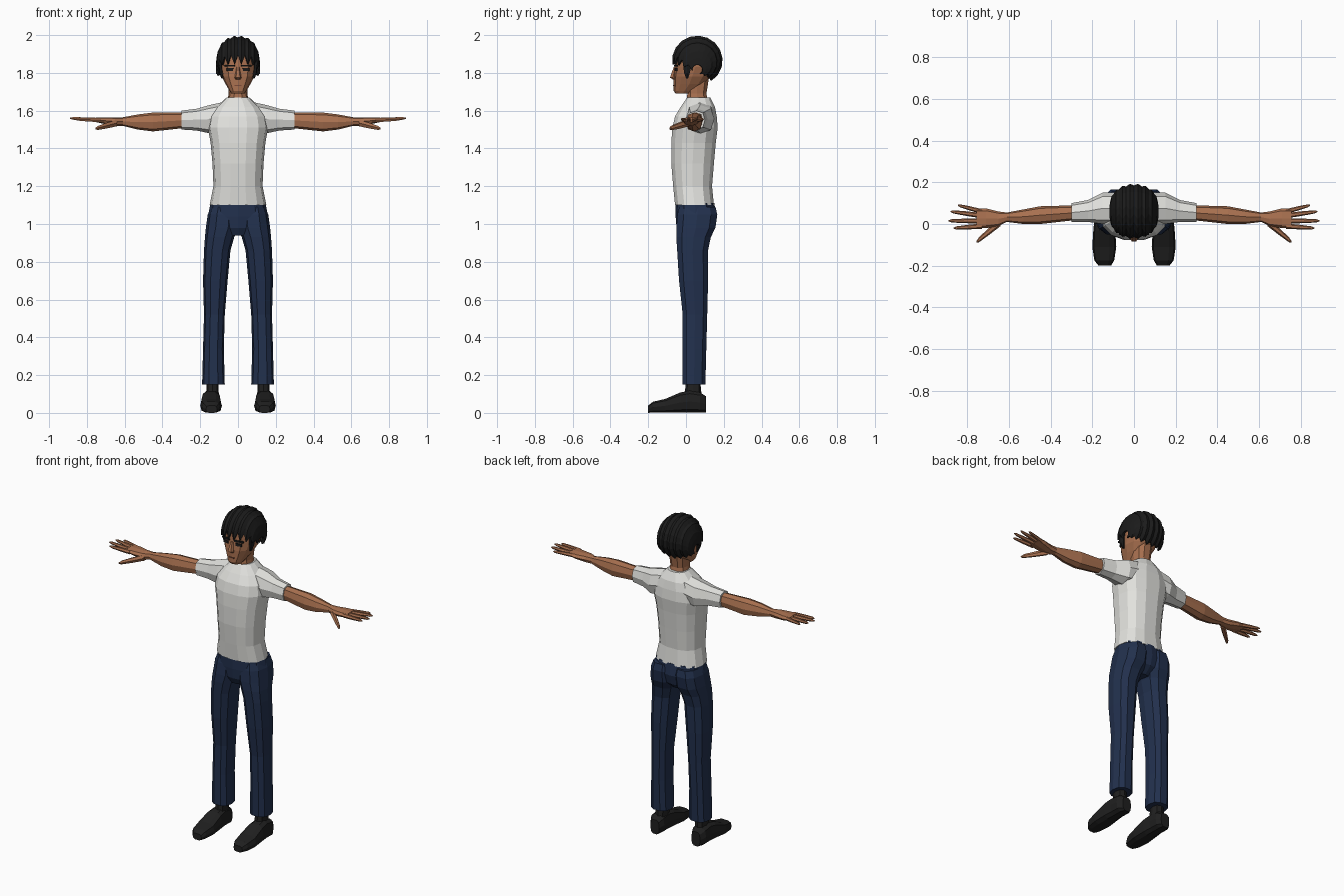
import bpy
import bmesh
from math import sin, cos, pi, radians
from mathutils import Matrix, Vector

cube = bpy.data.objects.get("Cube")
if cube:
    bpy.data.objects.remove(cube, do_unlink=True)


def make_material(name, red, green, blue):
    mat = bpy.data.materials.new(name)
    mat.use_nodes = True
    colour = (red, green, blue, 1)
    mat.diffuse_color = colour
    for node in mat.node_tree.nodes:
        if node.type == "BSDF_PRINCIPLED":
            node.inputs["Base Color"].default_value = colour
            node.inputs["Roughness"].default_value = .8
    return mat


SKIN = make_material("skin brown", .4, .165, .08)
LIPS = make_material("lip brown", .2, .07, .04)
SHIRT = make_material("shirt white", .76, .76, .73)
DENIM = make_material("trouser navy", .016, .03, .075)
HAIR = make_material("hair black", .011, .011, .011)
LEATHER = make_material("shoe black", .014, .014, .014)


def finish(name, bm, mat, mirror=False):
    """Turn a bmesh into a flat shaded object, optionally mirrored across x."""
    bmesh.ops.recalc_face_normals(bm, faces=bm.faces)
    mesh = bpy.data.meshes.new(name)
    bm.to_mesh(mesh)
    bm.free()
    mesh.materials.append(mat)
    obj = bpy.data.objects.new(name, mesh)
    bpy.context.scene.collection.objects.link(obj)
    if mirror:
        modifier = obj.modifiers.new("Mirror", "MIRROR")
        modifier.use_mirror_merge = False
    return obj


def signed_power(value, exponent):
    return abs(value) ** exponent * (1 if value > 0 else -1)


def skin_loops(bm, loops):
    """Bridge matching vertex loops with quads and cap both ends."""
    for low, high in zip(loops, loops[1:]):
        for i in range(len(low)):
            bm.faces.new((low[i - 1], low[i], high[i], high[i - 1]))
    bm.faces.new(loops[0])
    bm.faces.new(loops[-1])


def loft(name, rings, mat, axis="Z", sides=10, power=2.5, mirror=False):
    """Rings are (position, low a, high a, low b, high b) across the axis."""
    bm = bmesh.new()
    loops = []
    for t, low_a, high_a, low_b, high_b in rings:
        loop = []
        for i in range(sides):
            angle = 2 * pi * i / sides
            c = signed_power(cos(angle), 2 / power)
            s = signed_power(sin(angle), 2 / power)
            a = (low_a + high_a + (high_a - low_a) * c) / 2
            b = (low_b + high_b + (high_b - low_b) * s) / 2
            point = {"X": (t, a, b), "Y": (a, t, b), "Z": (a, b, t)}[axis]
            loop.append(bm.verts.new(point))
        loops.append(loop)
    skin_loops(bm, loops)
    return finish(name, bm, mat, mirror)


def centred(*rows):
    """Expand (height, half width, front, back) rows to symmetric rings."""
    return [(z, -half, half, front, back) for z, half, front, back in rows]


def finger(name, root, tip, radius, sides=6):
    """A tapering digit whose rounded end closes quickly at the tip."""
    bm = bmesh.new()
    root, tip = Vector(root), Vector(tip)
    loops = []
    for along, girth in ((0, 1), (.5, .85), (.9, .6), (1, .2)):
        centre = root.lerp(tip, along)
        loop = []
        for i in range(sides):
            angle = 2 * pi * i / sides
            offset = Vector((0, cos(angle), sin(angle))) * radius * girth
            loop.append(bm.verts.new(centre + offset))
        loops.append(loop)
    skin_loops(bm, loops)
    return finish(name, bm, SKIN, True)


def plate(name, centre, size, mat, turn=0, mirror=True):
    bm = bmesh.new()
    bmesh.ops.create_cube(bm, size=1)
    bmesh.ops.scale(bm, vec=size, verts=bm.verts)
    bmesh.ops.rotate(bm, matrix=Matrix.Rotation(turn, 3, "Z"), verts=bm.verts)
    bmesh.ops.translate(bm, vec=centre, verts=bm.verts)
    return finish(name, bm, mat, mirror)


# Shirt body and sleeves
loft("shirt_body", centred(
    (1.1, .15, -.06, .15), (1.2, .13, -.07, .14), (1.32, .135, -.08, .15),
    (1.43, .145, -.08, .16), (1.51, .16, -.075, .17), (1.57, .15, -.06, .165),
    (1.62, .115, -.03, .155), (1.67, .06, .005, .13)),
    SHIRT, sides=14)
loft("sleeves", [
    (.08, 0, .15, 1.49, 1.645), (.15, 0, .15, 1.48, 1.63),
    (.22, .01, .115, 1.495, 1.61), (.3, .01, .1, 1.5, 1.6)],
    SHIRT, axis="X", sides=8, mirror=True)

# Bare arms, running into the palms
loft("arms", [
    (.27, .02, .09, 1.51, 1.59), (.45, 0, .085, 1.49, 1.59),
    (.53, 0, .07, 1.5, 1.58), (.61, .01, .055, 1.52, 1.565),
    (.65, -.01, .06, 1.52, 1.565), (.71, -.02, .075, 1.53, 1.565),
    (.755, -.02, .075, 1.54, 1.565)],
    SKIN, axis="X", sides=8, mirror=True)

# Fingers fan out from the palm; the thumb points forward and down
finger("index_fingers", (.73, -.01, 1.55), (.865, -.02, 1.555), .013)
finger("middle_fingers", (.73, .015, 1.55), (.89, .015, 1.56), .013)
finger("ring_fingers", (.73, .04, 1.55), (.88, .06, 1.56), .013)
finger("little_fingers", (.73, .06, 1.55), (.845, .09, 1.555), .012)
finger("thumbs", (.64, .01, 1.535), (.755, -.085, 1.505), .02)

# Trousers: pelvis and two legs
loft("trouser_hips", centred(
    (.94, .05, -.03, .1), (.98, .13, -.05, .145),
    (1.04, .16, -.055, .16), (1.11, .145, -.055, .15)),
    DENIM, sides=12)
loft("trouser_legs", [
    (.15, .07, .19, -.02, .105), (.34, .075, .185, -.02, .11),
    (.52, .07, .18, -.02, .115), (.7, .055, .185, -.04, .12),
    (.86, .04, .18, -.05, .12), (.93, .02, .175, -.055, .135),
    (.98, 0, .17, -.055, .16), (1.05, 0, .16, -.05, .17),
    (1.09, .01, .145, -.04, .16)],
    DENIM, mirror=True)

# Shoes and ankles
loft("shoes", [
    (-.2, .11, .17, 0, .04), (-.175, .095, .19, 0, .06),
    (-.11, .085, .2, 0, .075), (-.03, .09, .195, 0, .11),
    (.02, .095, .19, 0, .12), (.075, .095, .19, 0, .11),
    (.105, .11, .17, 0, .09)],
    LEATHER, axis="Y", power=3, mirror=True)
loft("ankles", [(.07, .1, .17, -.01, .085), (.17, .105, .165, 0, .075)],
     LEATHER, sides=8, mirror=True)

# Neck, head and nose
loft("neck", centred(
    (1.62, .06, 0, .125), (1.69, .05, .005, .11), (1.78, .055, 0, .125)), SKIN)
loft("head", centred(
    (1.69, .035, -.055, .02), (1.705, .045, -.065, .05), (1.74, .065, -.065, .1),
    (1.78, .085, -.065, .13), (1.83, .095, -.06, .16), (1.89, .095, -.055, .17),
    (1.93, .085, -.035, .15), (1.96, .045, 0, .12)),
    SKIN, sides=12)
loft("nose", centred(
    (1.765, .014, -.07, -.05), (1.775, .018, -.087, -.05),
    (1.83, .008, -.066, -.05)), SKIN, sides=6)

# Painted face details
plate("eyes", (.043, -.053, 1.818), (.036, .009, .016), HAIR, turn=.2)
plate("eyebrows", (.044, -.053, 1.838), (.056, .009, .01), HAIR, turn=.2)
plate("mouth", (0, -.065, 1.733), (.036, .006, .005), LIPS, mirror=False)

# Hair: ridged clumps swept from a jagged fringe over the crown to the nape
COLUMNS, ROWS = 18, 12
hair = bmesh.new()
grid = []
for i in range(COLUMNS + 1):
    across = 2 * i / COLUMNS - 1
    latitude = radians(84) * across
    groove = i % 2 == 1
    reach = cos(latitude) ** .7 * (.93 if groove else 1)
    start = radians(14 if groove else -9)
    end = radians(226 if groove else 236)
    column = []
    for j in range(ROWS + 1):
        sweep = start + (end - start) * j / ROWS
        column.append(hair.verts.new((
            .118 * sin(latitude),
            .06 - .135 * reach * cos(sweep),
            1.866 - .05 * abs(across) ** 3 + .132 * reach * sin(sweep))))
    grid.append(column)
for left, right in zip(grid, grid[1:]):
    for j in range(ROWS):
        hair.faces.new((left[j], left[j + 1], right[j + 1], right[j]))
hair_shell = finish("hair", hair, HAIR)
thickness = hair_shell.modifiers.new("Thickness", "SOLIDIFY")
thickness.thickness = .012

# Sideburns taper down in front of the ears
loft("sideburns", [
    (1.77, .075, .088, 0, .012), (1.8, .08, .1, -.012, .022),
    (1.87, .085, .106, -.022, .04)], HAIR, sides=6, mirror=True)
